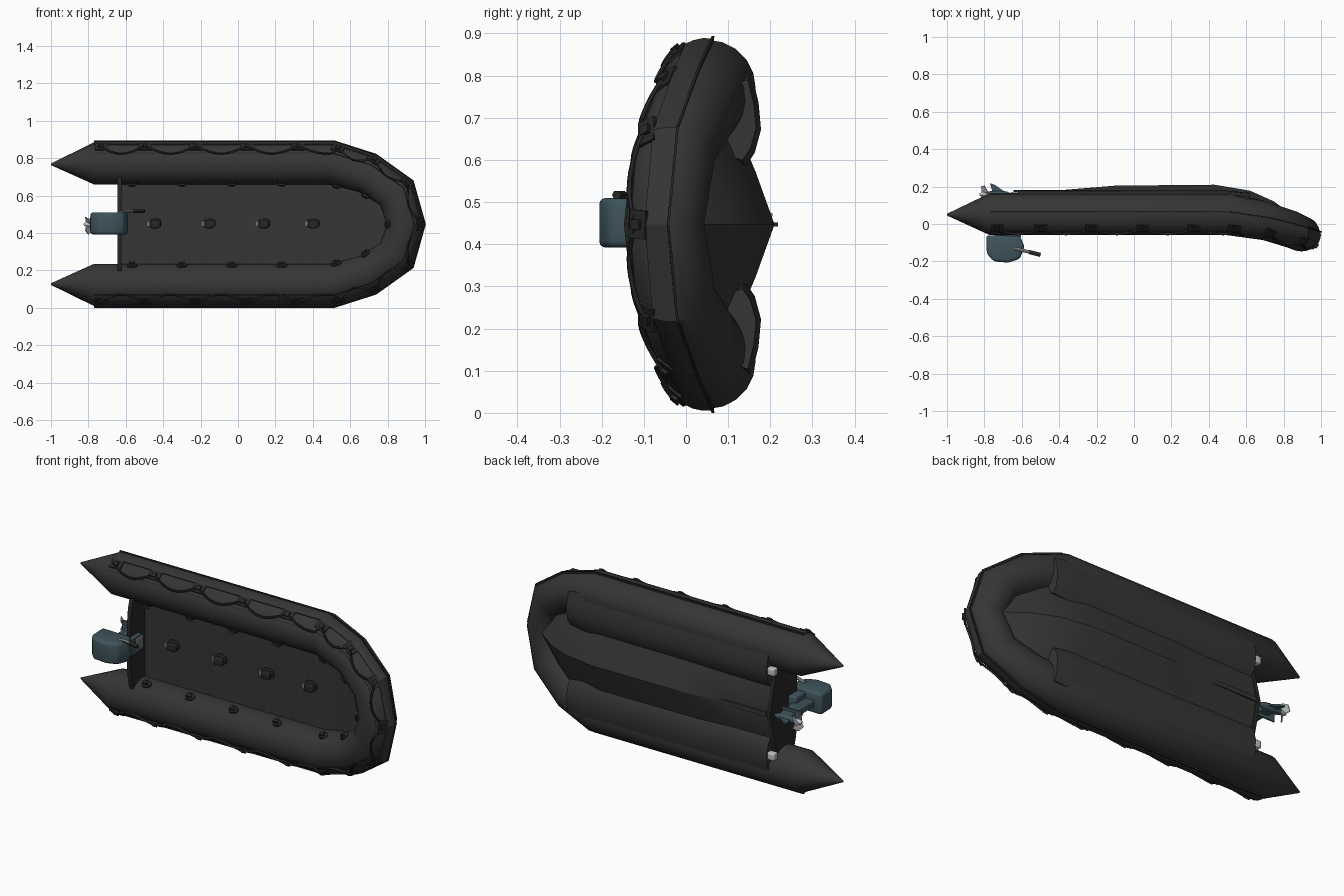
import bpy, bmesh, math
from mathutils import Vector, Matrix

if "Cube" in bpy.data.objects:
    bpy.data.objects.remove(bpy.data.objects["Cube"])

CZ = 0.447  # height of the boat's centre line

def mat(name, *c):
    m = bpy.data.materials.new(name)
    m.diffuse_color = (*c, 1)
    m.use_nodes = True
    m.node_tree.nodes["Principled BSDF"].inputs["Base Color"].default_value = m.diffuse_color
    return m
RUBBER = mat("charcoal_rubber", .036, .036, .036)
DARK = mat("dark_rubber", .02, .02, .021)
TEAL = mat("teal_paint", .048, .088, .105)
METAL = mat("light_metal", .55, .55, .55)
STEEL = mat("grey_steel", .16, .16, .16)

def finish(ob, m, angle=40):
    bpy.ops.object.select_all(action='DESELECT')
    ob.select_set(True)
    bpy.context.view_layer.objects.active = ob
    ob.data.materials.clear()
    ob.data.materials.append(m)
    bpy.ops.object.shade_smooth_by_angle(angle=math.radians(angle))
    return ob

def mesh(name, verts, faces, m, bevel=0, angle=40):
    me = bpy.data.meshes.new(name)
    me.from_pydata([tuple(v) for v in verts], [], faces)
    bm = bmesh.new(); bm.from_mesh(me)
    bmesh.ops.recalc_face_normals(bm, faces=bm.faces)
    if bevel:
        bmesh.ops.bevel(bm, geom=bm.edges[:], offset=bevel, segments=3, profile=.5, affect='EDGES')
    bm.to_mesh(me); bm.free()
    ob = bpy.data.objects.new(name, me)
    bpy.context.collection.objects.link(ob)
    return finish(ob, m, angle)

def loft(name, rings, m, closed=True, **kw):
    n = len(rings[0])
    faces = [(i*n+j, i*n+(j+1) % n, (i+1)*n+(j+1) % n, (i+1)*n+j)
             for i in range(len(rings)-1) for j in range(n if closed else n-1)]
    if closed:
        faces += [tuple(range(n)), tuple(range((len(rings)-1)*n, len(rings)*n))]
    return mesh(name, [v for r in rings for v in r], faces, m, **kw)

def slab(name, pts, z0, z1, m, **kw):  # x-y outline extruded in z
    return loft(name, [[(x, y, z) for x, y in pts] for z in (z0, z1)], m, **kw)

def box(name, x0, x1, y0, y1, z0, z1, m, bevel=0):
    return slab(name, [(x0, y0), (x1, y0), (x1, y1), (x0, y1)], z0, z1, m, bevel=bevel)

def wire(name, pts, r, m, cyclic=False):
    cu = bpy.data.curves.new(name, 'CURVE')
    cu.dimensions = '3D'; cu.bevel_depth = r; cu.bevel_resolution = 1
    cu.use_fill_caps = True
    s = cu.splines.new('POLY'); s.points.add(len(pts)-1); s.use_cyclic_u = cyclic
    for p, v in zip(s.points, pts):
        p.co = (*v, 1)
    ob = bpy.data.objects.new(name, cu)
    bpy.context.collection.objects.link(ob)
    bpy.ops.object.select_all(action='DESELECT')
    ob.select_set(True); bpy.context.view_layer.objects.active = ob
    bpy.ops.object.convert(target='MESH')
    return finish(bpy.context.object, m, 60)

# tube centre line, one half: x, sideways, y, radius
H = [(-.77, .325, .0525, .1125), (.5, .325, .0525, .1125), (.69, .27, .02, .106),
     (.845, .165, -.03, .1), (.895, 0, -.052, .095)]
full = H + [(x, -w, y, r) for x, w, y, r in H[-2::-1]]
N = []
for i in range(len(full)):
    def seg(a, b):
        d = Vector((full[b][0]-full[a][0], full[b][1]-full[a][1])).normalized()
        return Vector((-d.y, d.x))
    n1 = seg(max(i-1, 0), max(i, 1))
    n2 = seg(min(i, 7), min(i+1, 8))
    n = (n1+n2).normalized()
    N.append(Vector((n.x, 0, n.y)) / max(n.dot(n1), .5))
LAST = len(full)-1

def at(k, a, off=0):
    """point, outward direction and tangent on the tube; k runs stern-bow-stern, a from the deck side outward"""
    i = min(int(k), LAST-1); f = k-i
    p, q = Vector(full[i]), Vector(full[i+1])
    c = p.lerp(q, f); n = N[i].lerp(N[i+1], f)
    d = n*math.sin(a) + Vector((0, -math.cos(a), 0))
    t = Vector((q[0]-p[0], q[2]-p[2], q[1]-p[1])).normalized()
    return Vector((c[0], c[2], CZ+c[1])) + d*(c[3]+off), d.normalized(), t

def kx(x, side=1):
    k = (x+.77)/1.27
    return k if side > 0 else LAST-k

# main inflatable tube with pointed stern cones
SIDES = 20
rings = [[at(k, 2*math.pi*j/SIDES)[0] for j in range(SIDES)] for k in range(LAST+1)]
def cone(ring, w):
    tip = Vector((-1, .05, CZ+w))
    return [tip + (v-Vector((-.77, .0525, CZ+w)))*.04 for v in ring]
loft("main_tube", [cone(rings[0], .32)] + rings + [cone(rings[-1], -.32)], RUBBER, angle=35)

# rub strake: raised band and thin flange round the outside
def strip(name, prof, m):
    loft(name, [[at(k, math.radians(a), o)[0] for a, o in prof] for k in range(LAST+1)], m, angle=25)
strip("rub_band", [(62, -.01), (62, .004), (72, .005), (84, .005), (95, .004), (95, -.01)], RUBBER)
strip("rub_flange", [(94, -.01), (94, .010), (97, .010), (97, -.01)], DARK)
strip("tube_seam", [(28, -.004), (28, .002), (30, .002), (30, -.004)], DARK)

# floor with gentle ridges, rising at the bow
def interp(tab, x):
    for a, b in zip(tab, tab[1:]):
        if x <= b[0]:
            f = (x-a[0])/(b[0]-a[0])
            return [u+(v-u)*f for u, v in zip(a[1:], b[1:])]
    return tab[-1][1:]
FLOOR = [(-.64, .26, .07), (.5, .26, .07), (.62, .23, .06), (.75, .15, .03), (.88, .04, -.02)]
rows = []
for i in range(62):
    x = -.635+i*.0248
    w, y = interp(FLOOR, x)
    y += .003*math.cos(i*math.pi/2)
    rows.append([(x, y, CZ+w*s) for s in (-1, -.5, 0, .5, 1)])
loft("floor", rows, RUBBER, closed=False)

# V-shaped hull bottom: x, keel y, chine width, chine y
HULL = [(-.635, .175, .25, .115), (-.4, .18, .25, .115), (-.1, .205, .25, .112), (.43, .21, .25, .112),
        (.62, .178, .22, .09), (.75, .12, .15, .04), (.83, .06, .09, 0), (.9, .01, .03, -.03)]
loft("hull_bottom", [[(x, cy, CZ-w), (x, (cy+ky)/2+.004, CZ-w/2), (x, ky, CZ), (x, (cy+ky)/2+.004, CZ+w/2),
                      (x, cy, CZ+w)] for x, ky, w, cy in HULL], RUBBER, closed=False, angle=30)
box("keel_strip", -.62, .43, .172, .182, CZ-.012, CZ+.012, RUBBER)

for s, side in ((1, "upper"), (-1, "lower")):
    # speed tube under each main tube
    prof = [(.15, .095), (.135, .14), (.17, .163), (.225, .178), (.29, .172), (.36, .155), (.34, .1)]
    loft(side+"_speed_tube", [[(x, .1+(y-.1)*g, CZ+s*(.25+(w-.25)*g)) for w, y in prof]
                              for x, g in ((-.62, 1), (.5, 1), (.62, .85))], RUBBER)
    box(side+"_drain_fitting", -.66, -.615, .135, .172, CZ+s*.235-.02, CZ+s*.235+.02, METAL, .006)

# transom plate with a top cutaway and V bottom
half = [(.25, -.03), (.25, .12), (0, .182)]
out = [(.1, -.055), (.2, -.045)] + half
out = out + [(-w, y) for w, y in (half[1], half[0])] + [(-.2, -.045), (-.1, -.055)]
loft("transom", [[(x, y, CZ+w) for w, y in out] for x in (-.645, -.622)], DARK)

def frame(p, n, t):
    b = n.cross(t).normalized(); t = b.cross(n)
    return Matrix(((t.x, b.x, n.x, p.x), (t.y, b.y, n.y, p.y), (t.z, b.z, n.z, p.z), (0, 0, 0, 1)))

def ring_patch(name, p, n, t, size=1):
    """oval rubber patch, strap and metal ring"""
    F = frame(p, n, t)
    disc = [[F @ Vector((.036*size*g*math.cos(i*math.pi/8), .027*size*g*math.sin(i*math.pi/8), h))
             for i in range(16)] for h, g in ((-.006, 1), (.004, 1), (.008, .8))]
    loft(name+"_patch", disc, DARK)
    wire(name+"_ring", [F @ Vector((.024*size*math.cos(i*math.pi/5), .017*size*math.sin(i*math.pi/5)-.008,
                                    .012)) for i in range(10)], .0035, STEEL, True)
    strap = [[F @ Vector((x, y, h)) for x, y in ((-.016, -.008), (.016, -.008), (.016, .008), (-.016, .008))]
             for h in (.002, .018)]
    loft(name+"_strap", strap, DARK)

# rings along the inside of the tube
inner = [kx(x, s) for x in (-.565, -.295, -.025, .245) for s in (1, -1)]
inner += [1.25, 2.3, 4, LAST-2.3, LAST-1.25]
for i, k in enumerate(inner):
    ring_patch("inner_%d" % i, *at(k, math.radians(-66)), size=.8)
# cleats on the floor
for i, x in enumerate((-.445, -.155, .135, .4)):
    ring_patch("floor_%d" % i, Vector((x, .066, CZ+.005)), Vector((0, -1, 0)), Vector((1, 0, 0)), 1.1)
    box("floor_block_%d" % i, x-.022, x+.03, .035, .06, CZ-.018, CZ+.022, DARK, .006)
    box("floor_clip_%d" % i, x-.044, x-.028, .05, .062, CZ-.012, CZ+.018, STEEL)

# scalloped lifeline with lugs and rectangular patches
lugs = [kx(x) for x in (-.75, -.5, -.23, .04, .31)] + [1.1, 2, 2.95]
lugs = lugs + [4] + [LAST-k for k in reversed(lugs)]
pts = []
for a, b in zip(lugs, lugs[1:]):
    for i in range(10):
        f = i/10
        pts.append(at(a+(b-a)*f, math.radians(50-24*math.sin(math.pi*f)), .007)[0])
pts.append(at(lugs[-1], math.radians(50), .007)[0])
wire("lifeline", pts, .0055, DARK)
for i, k in enumerate(lugs):
    p, n, t = at(min(max(k, .03), LAST-.03), math.radians(50))
    F = frame(p, n, t)
    for nm, lx, ly, h in (("lug", .012, .012, .014), ("lug_patch", .034, .024, .005)):
        loft("%s_%d" % (nm, i), [[F @ Vector((x*lx, y*ly, z)) for x, y in ((-1, -1), (1, -1), (1, 1), (-1, 1))]
                                 for z in (-.004, h)], DARK)

# outboard motor
slab("motor_cowl", [(-.79, -.06), (-.787, -.16), (-.75, -.2), (-.67, -.207), (-.61, -.185), (-.585, -.12),
                    (-.61, -.065)], CZ-.055, CZ+.063, TEAL, bevel=.016)
slab("motor_leg", [(-.745, -.07), (-.655, -.07), (-.675, .1), (-.685, .16), (-.755, .16), (-.745, .1)],
     CZ-.018, CZ+.018, TEAL, bevel=.006)
box("splash_plate", -.79, -.67, .108, .116, CZ-.035, CZ+.035, TEAL)
slab("skeg", [(-.72, .165), (-.685, .168), (-.745, .21), (-.77, .218), (-.755, .165)], CZ-.005, CZ+.005, TEAL)
loft("gear_case", [[(x, .158+r*math.cos(i*math.pi/6), CZ+r*math.sin(i*math.pi/6)) for i in range(12)]
                   for x, r in ((-.785, .016), (-.72, .021), (-.68, .016), (-.655, .004))], TEAL)
box("motor_bracket", -.69, -.605, -.075, .02, CZ-.05, CZ+.05, TEAL, .008)
box("clamp", -.625, -.6, -.03, .03, CZ-.035, CZ+.035, STEEL, .005)

# propeller
loft("propeller_hub", [[(x, .158+r*math.cos(i*math.pi/5), CZ+r*math.sin(i*math.pi/5)) for i in range(10)]
                       for x, r in ((-.825, .005), (-.815, .012), (-.783, .015))], METAL)
for b in range(3):
    R = Matrix.Rotation(b*2*math.pi/3+.5, 3, 'X')
    c = Vector((-.8, .158, CZ))
    blade = [(-.012, .01, -.01), (-.016, .035, -.025), (0, .054, 0), (.016, .035, .025), (.012, .01, .01)]
    loft("blade_%d" % b, [[c + R @ Vector((x+o, y, z)) for x, y, z in blade] for o in (-.002, .002)], METAL)

# tiller handle
wire("tiller_arm", [(-.64, -.13, CZ+.06), (-.6, -.14, CZ+.068), (-.55, -.152, CZ+.07)], .009, STEEL)
wire("tiller_grip", [(-.56, -.15, CZ+.07), (-.5, -.165, CZ+.07)], .011, DARK)
